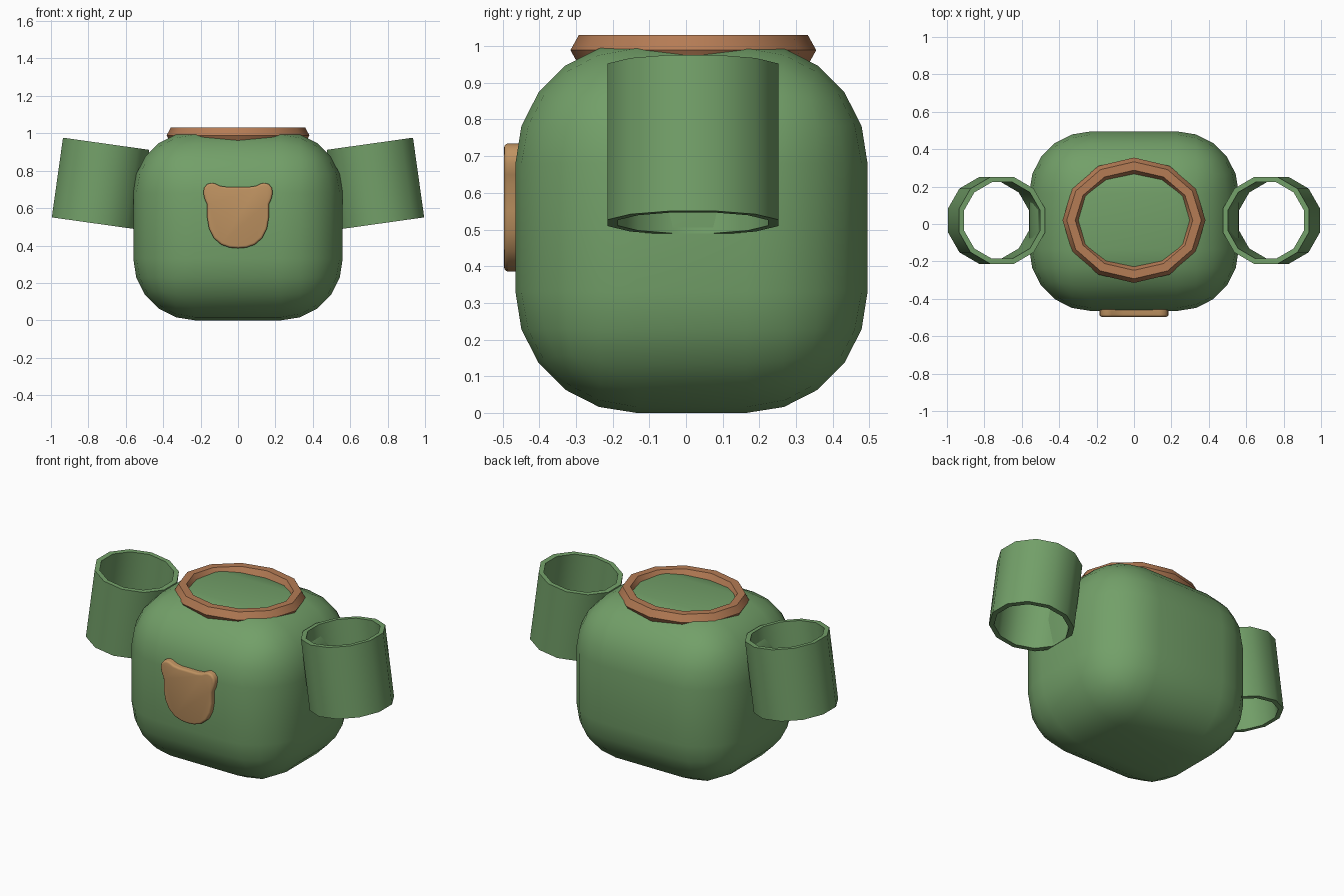
import bpy, bmesh, math
from mathutils import Matrix, Vector

if "Cube" in bpy.data.objects:
    bpy.data.objects.remove(bpy.data.objects["Cube"])


def material(name, rgb):
    m = bpy.data.materials.new(name)
    m.diffuse_color = (*rgb, 1)
    m.use_nodes = True
    m.node_tree.nodes["Principled BSDF"].inputs["Base Color"].default_value = m.diffuse_color
    return m


green = material("green", (0.17, 0.35, 0.14))
brown = material("brown", (0.46, 0.20, 0.09))
tan = material("tan", (0.52, 0.29, 0.12))


def finish(bm, name, mat, angle):
    bmesh.ops.recalc_face_normals(bm, faces=bm.faces)
    me = bpy.data.meshes.new(name)
    bm.to_mesh(me)
    bm.free()
    ob = bpy.data.objects.new(name, me)
    bpy.context.collection.objects.link(ob)
    me.materials.append(mat)
    bpy.ops.object.select_all(action='DESELECT')
    ob.select_set(True)
    bpy.context.view_layer.objects.active = ob
    bpy.ops.object.shade_smooth_by_angle(angle=math.radians(angle))
    return ob


def grid_loops(bm, rings):
    # bridge consecutive closed rings, last back to first
    n = len(rings[0])
    for a, b in zip(rings, rings[1:] + rings[:1]):
        for i in range(n):
            j = (i + 1) % n
            bm.faces.new((a[i], a[j], b[j], b[i]))


YC = 0.015

# body: heavily rounded box
bm = bmesh.new()
bmesh.ops.create_cube(bm, size=1)
bmesh.ops.scale(bm, vec=(1.12, 0.96, 1.01), verts=bm.verts)
bmesh.ops.translate(bm, vec=(0, YC, 0.505), verts=bm.verts)
bmesh.ops.bevel(bm, geom=bm.edges[:], offset=0.33, segments=5, profile=0.5,
                affect='EDGES', clamp_overlap=True)
finish(bm, "torso", green, 40)

# neck ring: twelve-sided oval with a hexagonal section
bm = bmesh.new()
rings = []
for k in range(6):
    a = k * math.pi / 3
    dr, dz = 0.045 * math.cos(a), 0.047 * math.sin(a)
    rings.append([bm.verts.new(((0.337 + dr) * math.cos(t), 0.02 + (0.29 + dr) * math.sin(t),
                                0.989 + dz))
                  for t in (i * math.pi / 6 for i in range(12))])
grid_loops(bm, rings)
finish(bm, "neck_ring", brown, 35)

# sleeves: tilted open tubes with thin walls
for side, name in ((1, "sleeve_left"), (-1, "sleeve_right")):
    bm = bmesh.new()
    rings = []
    for r, z in ((0.241, -0.215), (0.241, 0.215), (0.212, 0.215), (0.212, -0.215)):
        rings.append([bm.verts.new((r * math.cos(t), r * math.sin(t), z))
                      for t in ((i + 0.5) * math.pi / 6 for i in range(12))])
    grid_loops(bm, rings)
    mat = (Matrix.Translation((side * 0.735, 0.019, 0.731))
           @ Matrix.Rotation(-side * math.radians(8), 4, 'Y'))
    bmesh.ops.transform(bm, matrix=mat, verts=bm.verts)
    finish(bm, name, green, 40)

# chest badge: eared plate with a bevelled front edge
half = [(0.06, 0.713), (0.095, 0.718), (0.12, 0.730), (0.14, 0.735), (0.165, 0.728),
        (0.182, 0.708), (0.185, 0.68), (0.179, 0.65), (0.166, 0.622), (0.165, 0.55),
        (0.155, 0.49), (0.13, 0.44), (0.09, 0.405), (0.045, 0.389)]
outline = half + [(0, 0.385)] + [(-x, z) for x, z in reversed(half)]
bm = bmesh.new()
face = bm.faces.new([bm.verts.new((x, -0.44, z)) for x, z in outline])
ext = bmesh.ops.extrude_face_region(bm, geom=[face])
front = [v for v in ext["geom"] if isinstance(v, bmesh.types.BMVert)]
bmesh.ops.translate(bm, vec=(0, -0.056, 0), verts=front)
rim = [e for e in bm.edges if all(v.co.y < -0.49 for v in e.verts)]
bmesh.ops.bevel(bm, geom=rim, offset=0.012, segments=3, profile=0.5, affect='EDGES')
finish(bm, "chest_badge", tan, 40)
